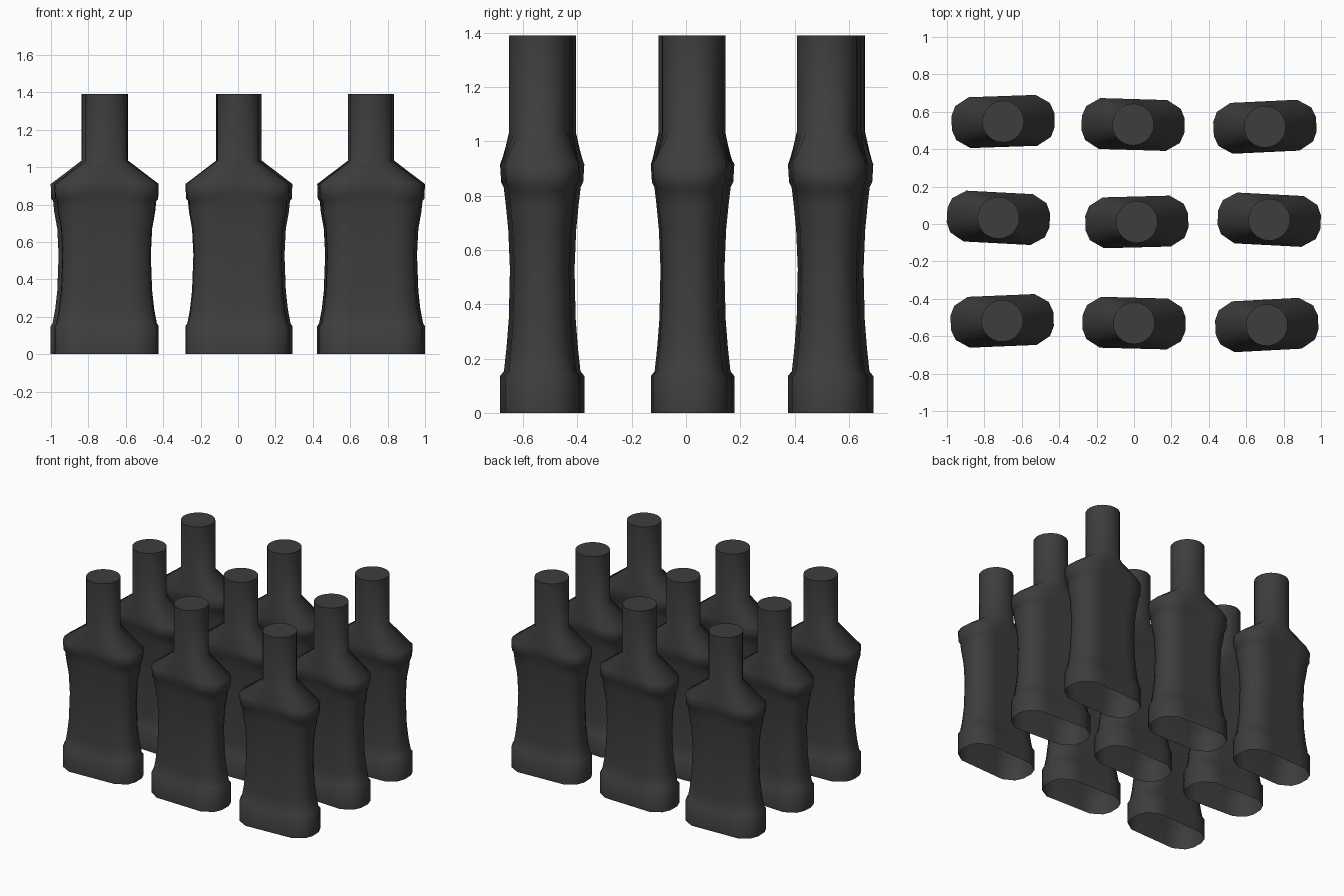
import bpy, bmesh, math

cube = bpy.data.objects.get("Cube")
if cube:
    bpy.data.objects.remove(cube, do_unlink=True)

# Single dark material
mat = bpy.data.materials.new("charcoal")
mat.use_nodes = True
COLOR = (0.047, 0.047, 0.047, 1)
mat.diffuse_color = COLOR
bsdf = next(n for n in mat.node_tree.nodes if n.type == 'BSDF_PRINCIPLED')
bsdf.inputs["Base Color"].default_value = COLOR
bsdf.inputs["Roughness"].default_value = 0.6

# Unit quarter of the rounded body section, from the end to the front middle
QUARTER = [(1, 0), (1, .28), (.92, .67), (.65, 1), (.43, 1), (.21, 1)]


def body_section():
    q = QUARTER
    pts = list(q) + [(0, 1)] + [(-x, y) for x, y in reversed(q)]
    return pts + [(-x, -y) for x, y in pts[1:-1]]


def round_section(n):
    return [(math.cos(2 * math.pi * i / n), math.sin(2 * math.pi * i / n)) for i in range(n)]


# Body rings: height at the broad faces, height at the narrow ends, half width, half depth
BODY = [
    (0, 0, .275, .136),
    (.125, .15, .275, .136),
    (.145, .165, .265, .122),
    (.24, .24, .251, .113),
    (.35, .34, .24, .105),
    (.53, .53, .233, .101),
    (.68, .67, .24, .107),
    (.78, .76, .256, .116),
    (.84, .82, .262, .123),
    (.865, .83, .272, .132),
    (.92, .91, .275, .136),
]
NECK_RADIUS = .112
NECK = [1.035, 1.39]


def bottle_mesh():
    bm = bmesh.new()
    section = body_section()
    rings = []
    # Waisted body with base band and shoulder rim
    for z_face, z_end, w, d in BODY:
        rings.append([bm.verts.new((x * w, y * d, z_face + (z_end - z_face) * x * x))
                      for x, y in section])
    # Round neck
    for z in NECK:
        rings.append([bm.verts.new((x * NECK_RADIUS, y * NECK_RADIUS, z))
                      for x, y in round_section(len(section))])
    for low, high in zip(rings, rings[1:]):
        for i in range(len(section)):
            j = (i + 1) % len(section)
            bm.faces.new((low[i], low[j], high[j], high[i]))
    # Flat cap on the neck; the underside stays open
    bm.faces.new(rings[-1])
    mesh = bpy.data.meshes.new("bottle")
    bm.to_mesh(mesh)
    bm.free()
    mesh.materials.append(mat)
    return mesh


# Slightly uneven rows of bottles: x, y, turn in degrees
PLACES = {
    "back_right": (-.70, .548, 2), "back_middle": (-.005, .532, -1.7), "back_left": (.70, .52, 2.7),
    "middle_right": (-.725, .033, -3), "middle_middle": (.015, .011, 1.5), "middle_left": (.723, .023, -3),
    "front_right": (-.705, -.518, 2.4), "front_middle": (0, -.53, -1.5), "front_left": (.71, -.54, 3),
}

mesh = bottle_mesh()
smoothed = False
for place, (x, y, turn) in PLACES.items():
    ob = bpy.data.objects.new("bottle_" + place, mesh)
    bpy.context.collection.objects.link(ob)
    ob.location = (x, y, 0)
    ob.rotation_euler.z = math.radians(turn)
    if not smoothed:
        bpy.ops.object.select_all(action='DESELECT')
        bpy.context.view_layer.objects.active = ob
        ob.select_set(True)
        bpy.ops.object.shade_smooth_by_angle(angle=math.radians(60))
        smoothed = True
